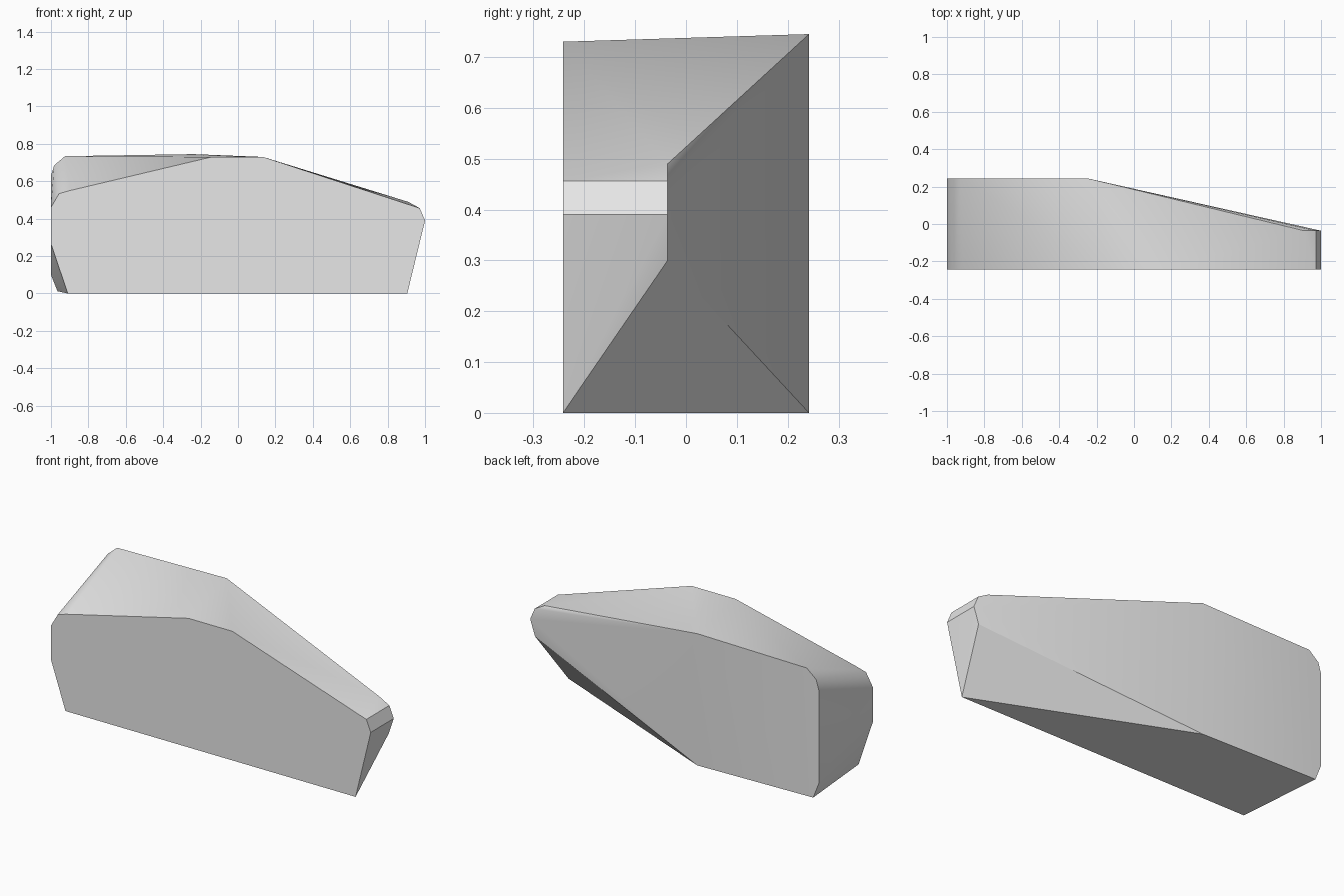
import bpy
import bmesh
import math

cube = bpy.data.objects.get("Cube")
if cube:
    bpy.data.objects.remove(cube, do_unlink=True)

FRONT, BACK, TIP = -0.242, 0.242, -0.036

# Front outline (x, z), a flat slab face
front_profile = [(-0.91, 0), (0.905, 0), (1.0, 0.39), (0.972, 0.456),
                 (0.134, 0.73), (-0.14, 0.73), (-0.9, 0.55), (-0.957, 0.534),
                 (-1.0, 0.46), (-1.0, 0.265)]
# Back outline of the thick end
back_profile = [(-0.24, 0), (-0.965, 0.012), (-1.0, 0.1), (-1.0, 0.63),
                (-0.983, 0.685), (-0.925, 0.734), (-0.24, 0.745)]
# Back outline of the narrow end
tip_profile = [(0.97, 0.3), (1.0, 0.39), (0.972, 0.456), (0.91, 0.49)]

# Wrap the three outlines in one faceted solid
bm = bmesh.new()
for y, profile in ((FRONT, front_profile), (BACK, back_profile), (TIP, tip_profile)):
    for x, z in profile:
        bm.verts.new((x, y, z))
hull = bmesh.ops.convex_hull(bm, input=bm.verts[:])
loose = [v for v in bm.verts if not v.link_faces]
bmesh.ops.delete(bm, geom=loose, context='VERTS')
bmesh.ops.dissolve_limit(bm, angle_limit=math.radians(0.5),
                         verts=bm.verts[:], edges=bm.edges[:])
bmesh.ops.recalc_face_normals(bm, faces=bm.faces[:])
mesh = bpy.data.meshes.new("wedge_block")
bm.to_mesh(mesh)
bm.free()

block = bpy.data.objects.new("wedge_block", mesh)
bpy.context.collection.objects.link(block)

# Plain grey finish
grey = bpy.data.materials.new("light_grey")
grey.use_nodes = True
grey.diffuse_color = (0.8, 0.8, 0.8, 1)
grey.node_tree.nodes["Principled BSDF"].inputs["Base Color"].default_value = (0.8, 0.8, 0.8, 1)
mesh.materials.append(grey)

# Soft shading over the shallow edges
bpy.ops.object.select_all(action='DESELECT')
block.select_set(True)
bpy.context.view_layer.objects.active = block
bpy.ops.object.shade_smooth_by_angle(angle=math.radians(30))
